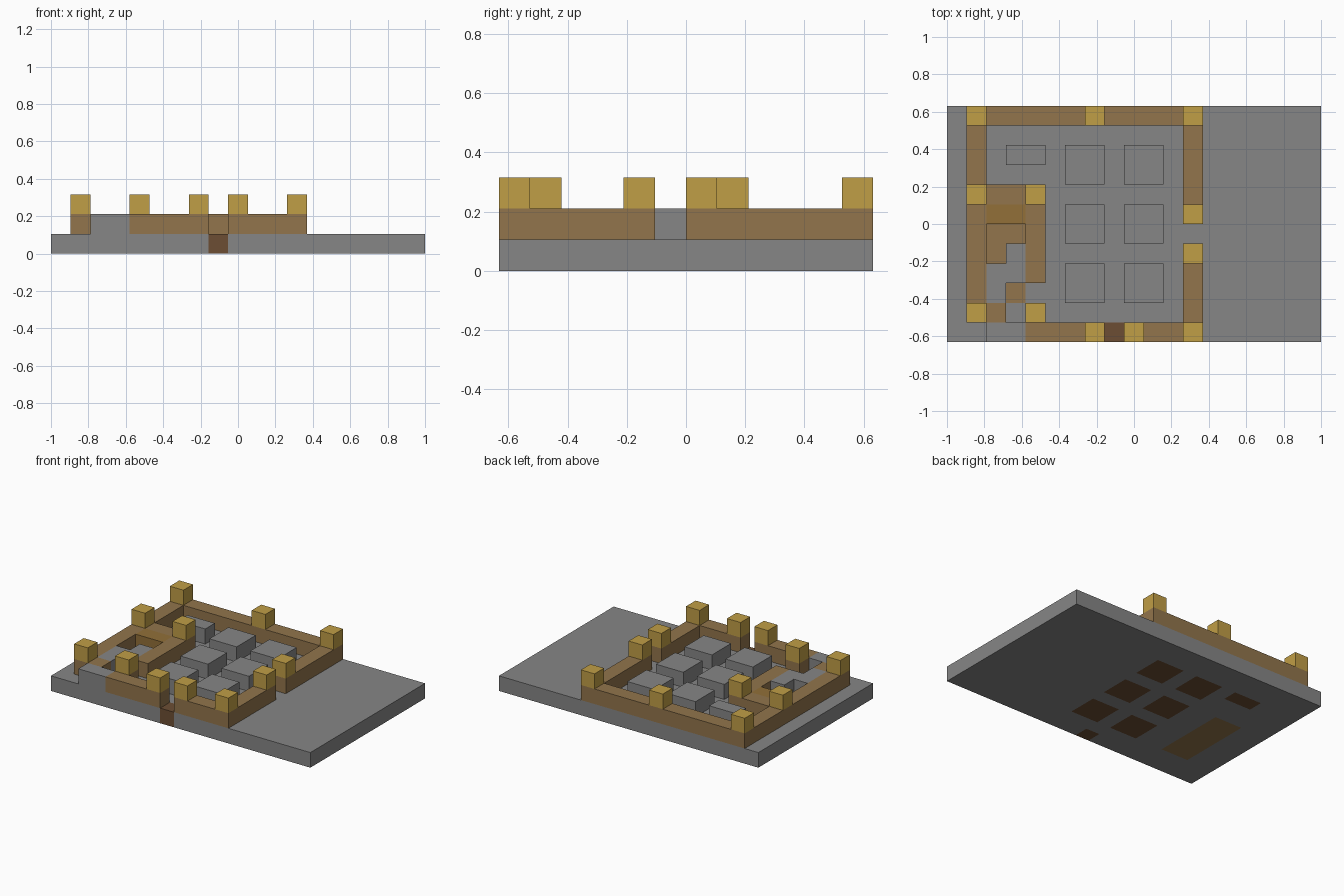
import bpy
import bmesh
from mathutils import Vector

if "Cube" in bpy.data.objects:
    bpy.data.objects.remove(bpy.data.objects["Cube"])

NX, NY = 19, 12
UNIT = 2 / NX


def material(name, r, g, b):
    mat = bpy.data.materials.new(name)
    mat.use_nodes = True
    mat.diffuse_color = (r, g, b, 1)
    mat.node_tree.nodes["Principled BSDF"].inputs["Base Color"].default_value = (r, g, b, 1)
    return mat


stone = material("stone grey", 0.24, 0.24, 0.24)
tan = material("tan brown", 0.287, 0.178, 0.072)
gold = material("gold", 0.527, 0.342, 0.061)
dark = material("dark brown", 0.15, 0.076, 0.034)
ochre = material("ochre brown", 0.287, 0.162, 0.04)

cells = {}   # (column, row, layer) -> part name
parts = {}   # part name -> material


def fill(name, mat, layer, *rects):
    """Fill rectangles (column, row, width, depth) of unit blocks."""
    parts[name] = mat
    for i, j, w, d in rects:
        for x in range(i, i + w):
            for y in range(j, j + d):
                cells[x, y, layer] = name


# Ground slab, with soil under the houses, the gate sill and the yard floor
houses = [(i, j, 2, 2) for i in (6, 9) for j in (2, 5, 8)] + [(3, 9, 2, 1)]
fill("ground_slab", stone, 0, (0, 0, NX, NY))
fill("house_foundations", dark, 0, *houses)
fill("gate_sill", dark, 0, (8, 0, 1, 1))
fill("yard_floor", tan, 0, (2, 2, 2, 5))

# Houses inside the wall
fill("houses", stone, 1, *houses)

# Outer wall with a front gate and a side gate
fill("outer_wall", tan, 1,
     (1, 1, 1, 11), (1, 11, 12, 1), (12, 6, 1, 6), (12, 0, 1, 5),
     (4, 0, 4, 1), (9, 0, 4, 1))

# Inner yard: wall, rocks and roofed corner
fill("inner_wall", tan, 1, (2, 7, 3, 1), (4, 3, 1, 4), (4, 1, 1, 1), (2, 1, 1, 1))
fill("yard_rocks", stone, 1, (2, 2, 1, 2), (3, 3, 1, 2))
fill("front_rocks", stone, 1, (2, 0, 2, 1))
fill("yard_platform", ochre, 1, (2, 6, 2, 1))

# Towers on the walls
towers = [(1, 11), (7, 11), (12, 11), (12, 6), (12, 4), (12, 0),
          (9, 0), (7, 0), (4, 1), (1, 1), (1, 7), (4, 7)]
fill("towers", gold, 2, *[(i, j, 1, 1) for i, j in towers])


def build(name, mat):
    """Make the outer skin of one part from its exposed block faces."""
    bm = bmesh.new()
    for cell in [c for c, part in cells.items() if part == name]:
        centre = Vector(cell) + Vector((0.5, 0.5, 0.5))
        for axis in range(3):
            for sign in (-1, 1):
                normal = Vector((0, 0, 0))
                normal[axis] = sign
                if tuple(int(c + n) for c, n in zip(cell, normal)) in cells:
                    continue
                u = Vector((0, 0, 0))
                u[(axis + 1) % 3] = 0.5
                v = normal.cross(u)
                mid = centre + normal * 0.5
                corners = (mid - u - v, mid + u - v, mid + u + v, mid - u + v)
                bm.faces.new([bm.verts.new(
                    ((p.x - NX / 2) * UNIT, (p.y - NY / 2) * UNIT, p.z * UNIT))
                    for p in corners])
    bmesh.ops.remove_doubles(bm, verts=bm.verts, dist=0.001)
    mesh = bpy.data.meshes.new(name)
    bm.to_mesh(mesh)
    bm.free()
    mesh.materials.append(mat)
    bpy.context.collection.objects.link(bpy.data.objects.new(name, mesh))


for part_name, part_material in parts.items():
    build(part_name, part_material)
